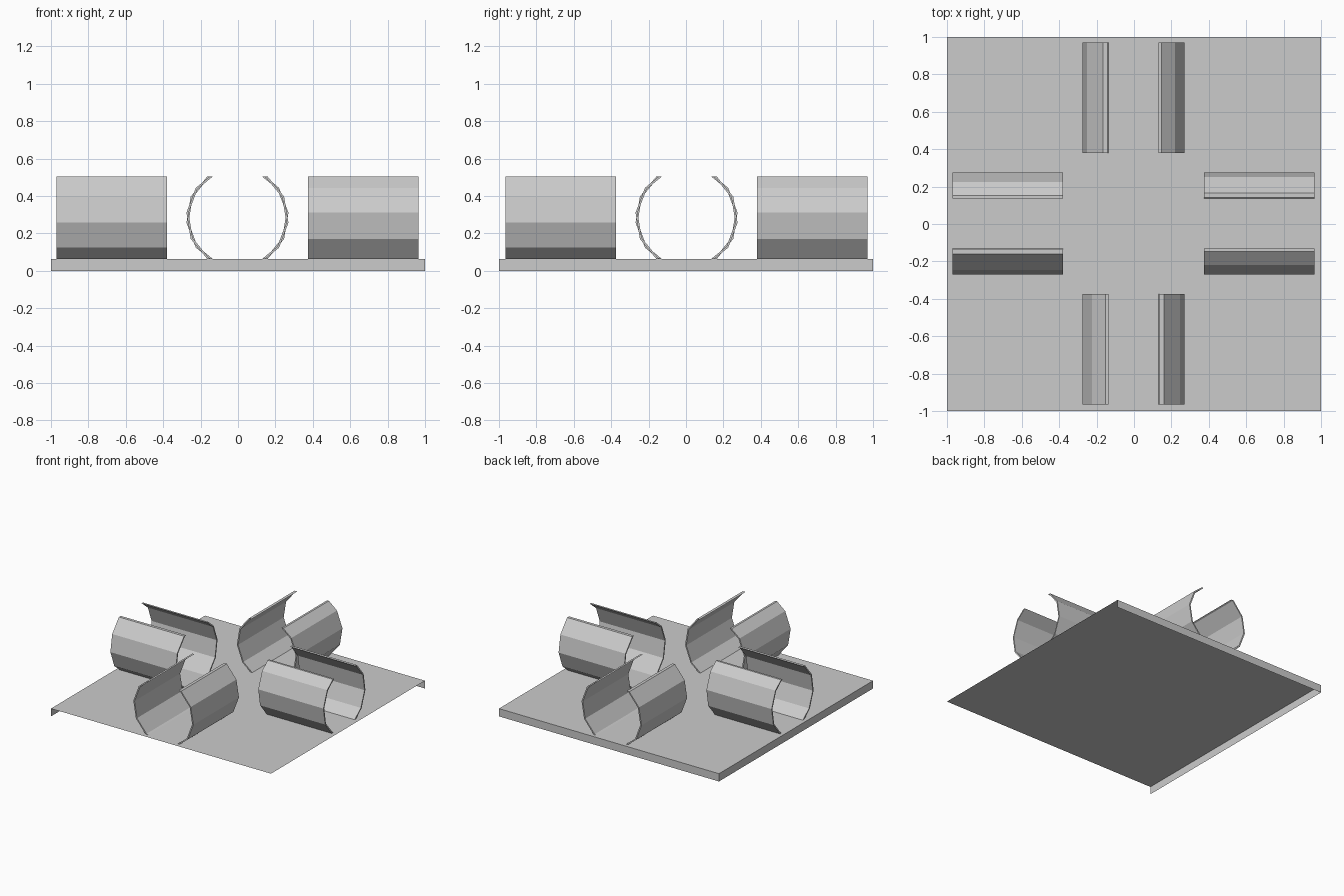
import bpy
import bmesh
from math import cos, sin, radians
from mathutils import Matrix, Vector

if "Cube" in bpy.data.objects:
    bpy.data.objects.remove(bpy.data.objects["Cube"], do_unlink=True)

grey = bpy.data.materials.new("light_grey")
grey.use_nodes = True
grey.diffuse_color = (0.6, 0.6, 0.6, 1)
grey.node_tree.nodes["Principled BSDF"].inputs["Base Color"].default_value = (0.6, 0.6, 0.6, 1)

BASE_TOP = 0.064
RIM_TOP = 0.503
CENTRE_Z = (BASE_TOP + RIM_TOP) / 2


def add_object(name, bm):
    mesh = bpy.data.meshes.new(name)
    bm.to_mesh(mesh)
    bm.free()
    mesh.materials.append(grey)
    obj = bpy.data.objects.new(name, mesh)
    bpy.context.collection.objects.link(obj)
    return obj


def build_base():
    """Open tray: a top sheet with skirts on the back and the -x side only."""
    bm = bmesh.new()
    corners = [(-1, -1), (1, -1), (1, 1), (-1, 1)]
    top = [bm.verts.new((x, y, BASE_TOP)) for x, y in corners]
    low = {i: bm.verts.new((*corners[i], 0)) for i in (0, 2, 3)}
    bm.faces.new(top)
    for a, b in ((2, 3), (3, 0)):
        bm.faces.new((top[b], top[a], low[a], low[b]))
    return add_object("base", bm)


def build_cradle(name, turn):
    """Twelve-sided pipe lying along y, trimmed flat above and below."""
    bm = bmesh.new()
    sides, roll = 12, radians(-5.6)

    def ring(radius, y):
        angles = [radians(360 / sides * i) + roll for i in range(sides)]
        return [bm.verts.new((radius * cos(a), y, CENTRE_Z + radius * sin(a))) for a in angles]

    outer, inner = 0.274, 0.263
    near, far = -0.968, -0.376
    loops = [ring(outer, near), ring(outer, far), ring(inner, far), ring(inner, near)]
    for a, b in zip(loops, loops[1:] + loops[:1]):
        for i in range(sides):
            j = (i + 1) % sides
            bm.faces.new((a[i], a[j], b[j], b[i]))

    # Trim the pipe into two facing shells and close the cuts
    for z, normal in ((RIM_TOP, 1), (BASE_TOP, -1)):
        bmesh.ops.bisect_plane(bm, geom=bm.verts[:] + bm.edges[:] + bm.faces[:],
                               plane_co=Vector((0, 0, z)),
                               plane_no=Vector((0, 0, normal)), clear_outer=True)
    bmesh.ops.holes_fill(bm, edges=[e for e in bm.edges if e.is_boundary], sides=0)
    bmesh.ops.recalc_face_normals(bm, faces=bm.faces[:])

    place = Matrix.Translation((-0.003, 0.003, 0)) @ Matrix.Rotation(radians(turn), 4, "Z")
    bmesh.ops.transform(bm, matrix=place, verts=bm.verts[:])
    return add_object(name, bm)


build_base()
for index, side in enumerate(("front", "left", "back", "right")):
    build_cradle(side + "_cradle", 90 * index)
